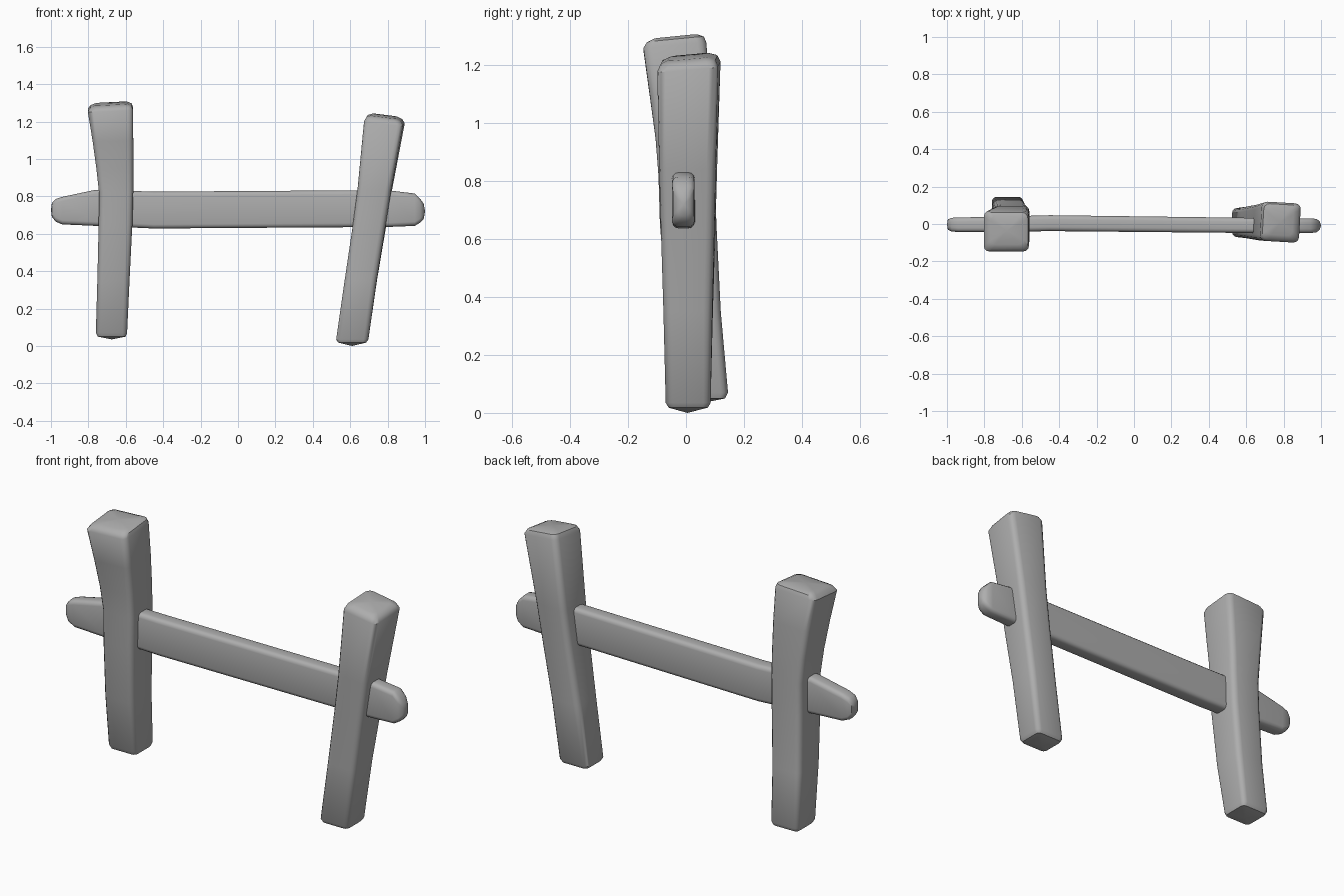
import bpy, bmesh, math
from mathutils import Vector

cube = bpy.data.objects.get("Cube")
if cube:
    bpy.data.objects.remove(cube)

mat = bpy.data.materials.new("plain grey")
mat.use_nodes = True
GREY = (0.42, 0.42, 0.42, 1)
mat.diffuse_color = GREY
mat.node_tree.nodes["Principled BSDF"].inputs["Base Color"].default_value = GREY


def rounded_rect(hw, hh, r, steps=3):
    """Outline of a rectangle with rounded corners."""
    r = min(r, hw * 0.9, hh * 0.9)
    pts = []
    for q, (sx, sy) in enumerate(((1, 1), (-1, 1), (-1, -1), (1, -1))):
        for i in range(steps + 1):
            a = math.radians(90 * (q + i / steps))
            pts.append((sx * (hw - r) + r * math.cos(a), sy * (hh - r) + r * math.sin(a)))
    return pts


def loft(name, rings, start, end):
    """Skin rings of points and close both ends with a fan to a tip."""
    bm = bmesh.new()
    loops = [[bm.verts.new(p) for p in ring] for ring in rings]
    n = len(loops[0])
    for a, b in zip(loops, loops[1:]):
        for i in range(n):
            j = (i + 1) % n
            bm.faces.new((a[i], a[j], b[j], b[i]))
    for loop, tip in ((loops[0], start), (loops[-1], end)):
        v = bm.verts.new(tip)
        for i in range(n):
            bm.faces.new((loop[i], loop[(i + 1) % n], v))
    bmesh.ops.recalc_face_normals(bm, faces=bm.faces[:])
    me = bpy.data.meshes.new(name)
    bm.to_mesh(me)
    bm.free()
    me.materials.append(mat)
    ob = bpy.data.objects.new(name, me)
    bpy.context.collection.objects.link(ob)
    bpy.ops.object.select_all(action="DESELECT")
    ob.select_set(True)
    bpy.context.view_layer.objects.active = ob
    bpy.ops.object.shade_smooth_by_angle(angle=math.radians(40))


def post(name, sections, slope, twist, foot, crown):
    """Sections hold z, x min, x max, y min, y max, corner radius."""
    rings = []
    z0, z1 = sections[0][0], sections[-1][0]
    for z, xa, xb, ya, yb, r in sections:
        t = (z - z0) / (z1 - z0)
        c, s = math.cos(twist * t), math.sin(twist * t)
        tilt = t ** 4
        ring = []
        for u, v in rounded_rect((xb - xa) / 2, (yb - ya) / 2, r):
            dx, dy = u * c - v * s, u * s + v * c
            ring.append(Vector(((xa + xb) / 2 + dx, (ya + yb) / 2 + dy,
                                z + tilt * (slope[0] * dx + slope[1] * dy))))
        rings.append(ring)
    loft(name, rings, foot, crown)


# Upright posts, flared at the top and pointed at the foot
post("right_post", [
    (0.05, -0.75, -0.60, -0.01, 0.135, 0.02),
    (0.07, -0.76, -0.593, -0.02, 0.145, 0.025),
    (0.35, -0.752, -0.58, -0.065, 0.12, 0.03),
    (0.65, -0.745, -0.565, -0.09, 0.105, 0.03),
    (0.82, -0.743, -0.56, -0.095, 0.1, 0.03),
    (0.95, -0.757, -0.56, -0.105, 0.095, 0.03),
    (1.10, -0.777, -0.56, -0.125, 0.085, 0.03),
    (1.265, -0.803, -0.562, -0.147, 0.07, 0.03),
    (1.285, -0.79, -0.568, -0.135, 0.062, 0.03),
    (1.296, -0.765, -0.59, -0.11, 0.04, 0.025),
], (0.05, 0.1), 0, (-0.675, 0.06, 0.035), (-0.68, -0.035, 1.298))

post("left_post", [
    (0.018, 0.535, 0.685, -0.06, 0.075, 0.02),
    (0.035, 0.525, 0.697, -0.07, 0.085, 0.025),
    (0.35, 0.571, 0.742, -0.077, 0.092, 0.03),
    (0.64, 0.615, 0.79, -0.085, 0.1, 0.03),
    (0.84, 0.642, 0.822, -0.09, 0.105, 0.03),
    (1.195, 0.678, 0.887, -0.095, 0.115, 0.03),
    (1.218, 0.69, 0.875, -0.085, 0.105, 0.03),
    (1.229, 0.715, 0.85, -0.06, 0.08, 0.025),
], (-0.12, 0.1), -0.06, (0.61, 0.005, 0), (0.782, 0.01, 1.231))

# Cross rail through both posts: x, z min, z max, y min, y max
rail = [
    (-0.995, 0.69, 0.765, -0.03, 0.025),
    (-0.975, 0.665, 0.785, -0.04, 0.033),
    (-0.94, 0.65, 0.797, -0.043, 0.035),
    (-0.76, 0.642, 0.835, -0.043, 0.038),
    (-0.45, 0.628, 0.825, -0.038, 0.047),
    (0.62, 0.635, 0.832, -0.048, 0.033),
    (0.82, 0.637, 0.83, -0.048, 0.03),
    (0.945, 0.642, 0.815, -0.048, 0.03),
    (0.975, 0.66, 0.785, -0.045, 0.027),
    (0.993, 0.68, 0.76, -0.03, 0.015),
]
rings = [[Vector((x, (ya + yb) / 2 + u, (za + zb) / 2 + v))
          for u, v in rounded_rect((yb - ya) / 2, (zb - za) / 2, 0.022)]
         for x, za, zb, ya, yb in rail]
loft("cross_rail", rings, (-1, -0.003, 0.727), (1, -0.008, 0.72))
